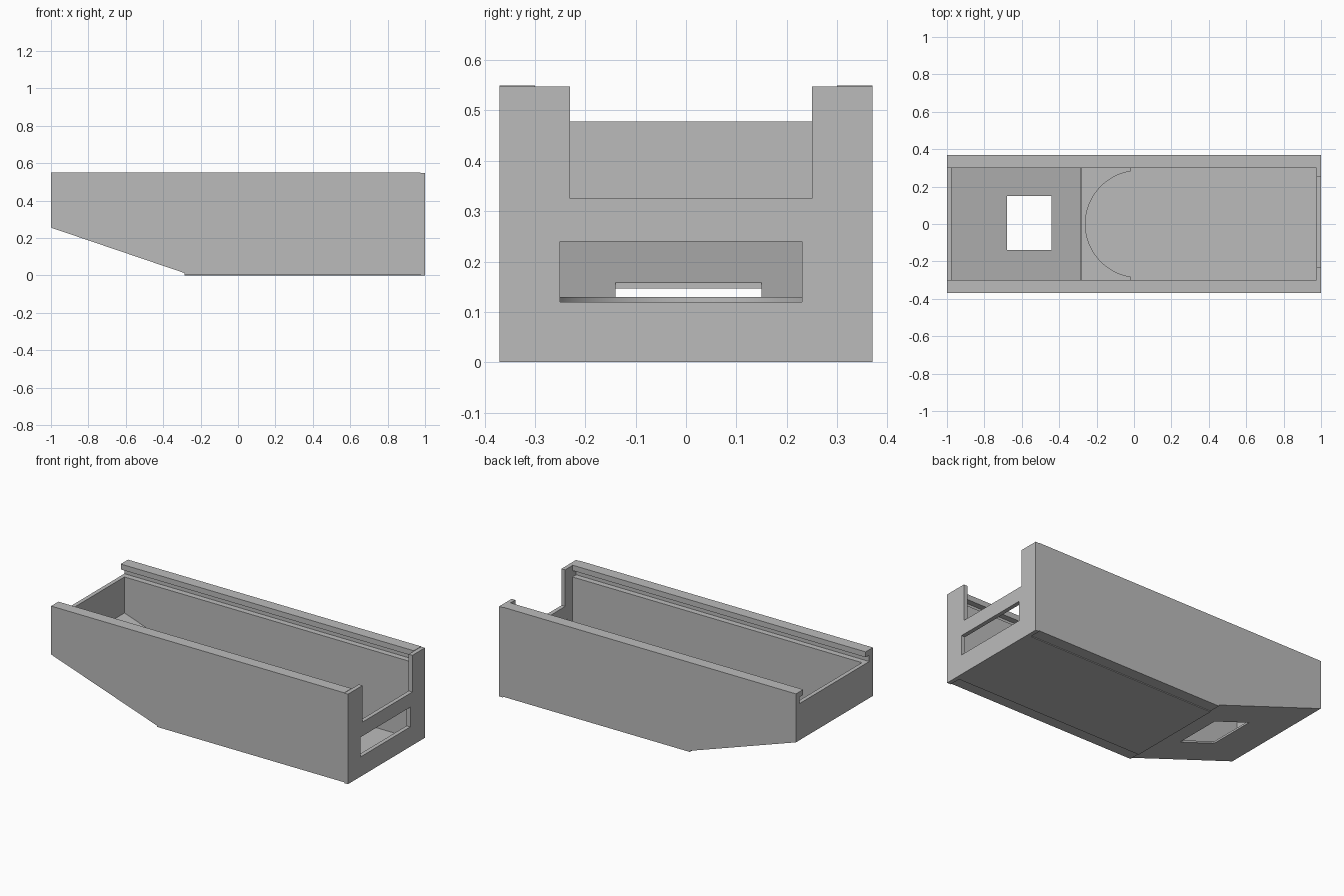
import bpy, bmesh, math
from mathutils import Vector

if "Cube" in bpy.data.objects:
    bpy.data.objects.remove(bpy.data.objects["Cube"], do_unlink=True)

grey = bpy.data.materials.new("plain grey")
grey.use_nodes = True
grey.diffuse_color = (0.5, 0.5, 0.5, 1)
grey.node_tree.nodes["Principled BSDF"].inputs["Base Color"].default_value = (0.5, 0.5, 0.5, 1)


def prism(name, points, start, end, axis):
    """Extrude a flat profile along y (points are x, z) or z (points are x, y)."""
    bm = bmesh.new()
    place = (lambda a, b: (a, start, b)) if axis == "y" else (lambda a, b: (a, b, start))
    face = bm.faces.new([bm.verts.new(place(a, b)) for a, b in points])
    grown = bmesh.ops.extrude_face_region(bm, geom=[face])
    step = Vector((0, end - start, 0)) if axis == "y" else Vector((0, 0, end - start))
    bmesh.ops.translate(bm, verts=[v for v in grown["geom"] if isinstance(v, bmesh.types.BMVert)], vec=step)
    bmesh.ops.recalc_face_normals(bm, faces=bm.faces)
    mesh = bpy.data.meshes.new(name)
    bm.to_mesh(mesh)
    bm.free()
    obj = bpy.data.objects.new(name, mesh)
    bpy.context.collection.objects.link(obj)
    mesh.materials.append(grey)
    return obj


def box(name, x, y, z):
    return prism(name, [(x[0], z[0]), (x[1], z[0]), (x[1], z[1]), (x[0], z[1])], y[0], y[1], "y")


def cut(target, cutter):
    """Subtract the cutter, then discard it."""
    mod = target.modifiers.new("cut", "BOOLEAN")
    mod.operation = "DIFFERENCE"
    mod.solver = "EXACT"
    mod.object = cutter
    bpy.context.view_layer.objects.active = target
    bpy.ops.object.modifier_apply(modifier=mod.name)
    bpy.data.objects.remove(cutter, do_unlink=True)


HALF, INNER = 0.37, 0.30          # outer and inner half widths
BEND, END = -0.285, 0.975         # start of the ramp, inside of the end wall

# Side walls with a raked underside and a groove for a sliding lid
wall_profile = [(-1, 0.55), (-1, 0.255), (BEND, 0.012), (BEND, 0.005), (END, 0.005), (END, 0.55)]
for side, name in ((1, "left_wall"), (-1, "right_wall")):
    wall = prism(name, wall_profile, side * INNER, side * HALF, "y")
    groove = box("groove_cutter", (-1.1, 1.1), sorted((side * 0.25, side * 0.335)), (0.478, 0.517))
    cut(wall, groove)

# End wall with an open slot above and a window below
end_wall = box("end_wall", (END, 1), (-HALF, HALF), (0, 0.548))
cut(end_wall, box("slot_cutter", (0.9, 1.1), (-0.23, 0.25), (0.325, 0.7)))
cut(end_wall, box("window_cutter", (0.9, 1.1), (-0.25, 0.23), (0.12, 0.24)))

# Low wall where the lid slides in
box("low_end_wall", (-1, -0.975), (-INNER, INNER), (0.256, 0.478))

# Flat floor and thin ramp with a square opening
box("floor", (BEND, END), (-INNER, INNER), (0, 0.014))
ramp = prism("ramp_floor", [(-1, 0.255), (BEND, 0.012), (BEND, 0.024), (-1, 0.267)], -INNER, INNER, "y")
cut(ramp, box("opening_cutter", (-0.68, -0.44), (-0.14, 0.15), (-0.1, 0.4)))

# Raised cradle with a round hollow
radius, centre, tip = 0.285, 0.025, -0.02
spread = math.acos((centre - tip) / radius)
steps = 32
arc = []
for i in range(steps + 1):
    a = math.pi - spread + 2 * spread * i / steps
    arc.append((centre + radius * math.cos(a), radius * math.sin(a)))
outline = [(tip, -INNER), (-0.28, -INNER), (-0.28, INNER), (tip, INNER)] + arc
cradle = prism("round_cradle", outline, 0.014, 0.13, "z")
bpy.ops.object.select_all(action="DESELECT")
cradle.select_set(True)
bpy.context.view_layer.objects.active = cradle
bpy.ops.object.shade_smooth_by_angle(angle=math.radians(30))
